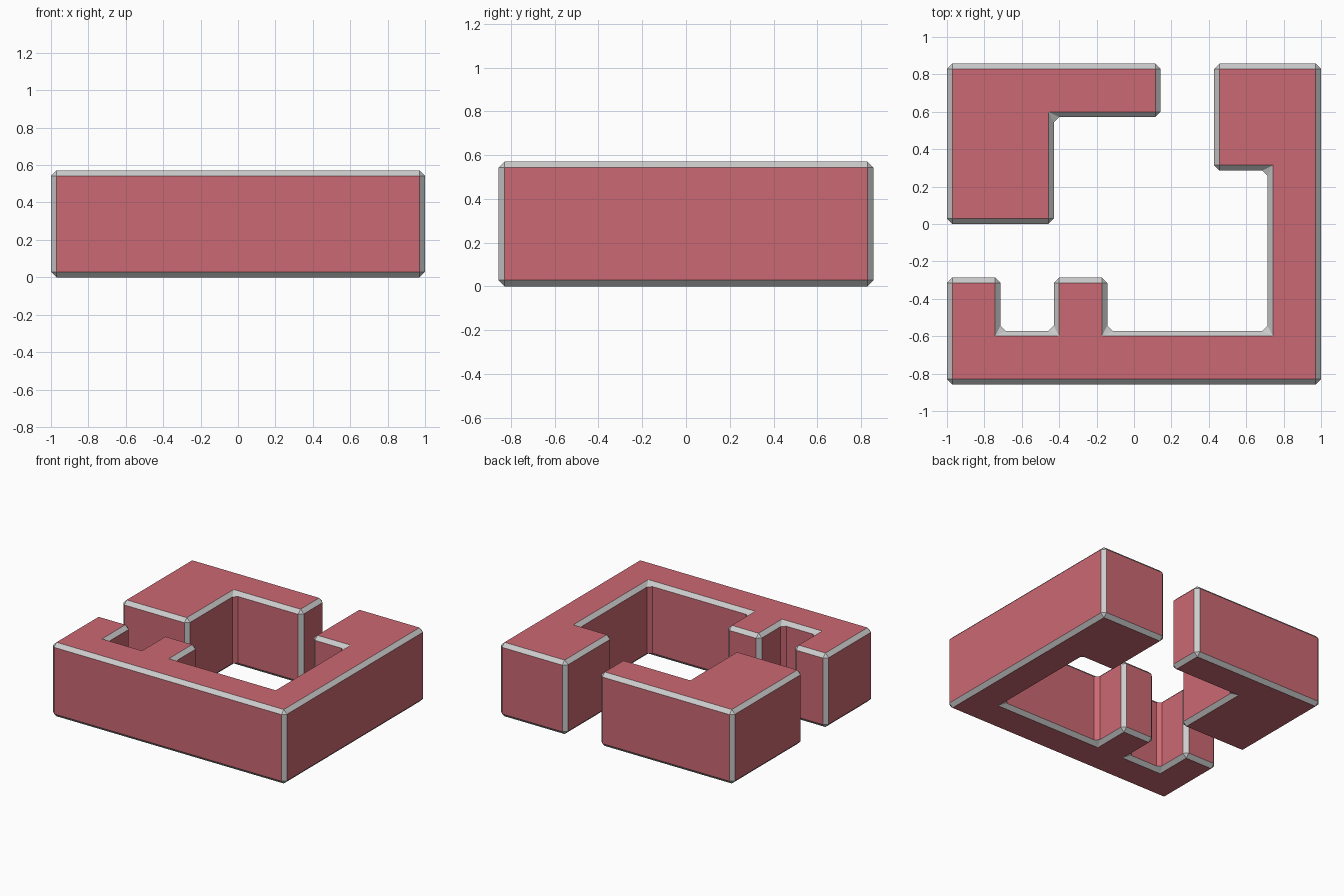
import bpy
import bmesh

if "Cube" in bpy.data.objects:
    bpy.data.objects.remove(bpy.data.objects["Cube"])

CELL = 2 / 7          # grid unit of the maze walls
HEIGHT = 2 * CELL
BEVEL = 0.1 * CELL


def material(name, color):
    mat = bpy.data.materials.new(name)
    mat.diffuse_color = color
    mat.use_nodes = True
    mat.node_tree.nodes["Principled BSDF"].inputs["Base Color"].default_value = mat.diffuse_color
    return mat


red = material("red_wall", (0.60, 0.14, 0.17, 1))
grey = material("grey_edge", (0.6, 0.6, 0.6, 1))


def wall(name, profile):
    """Extrude a floor plan given in grid cells, then chamfer every edge."""
    bm = bmesh.new()
    verts = [bm.verts.new(((x - 3.5) * CELL, (y - 3) * CELL, 0)) for x, y in profile]
    base = bm.faces.new(verts)
    ext = bmesh.ops.extrude_face_region(bm, geom=[base], use_keep_orig=True)
    top = [v for v in ext["geom"] if isinstance(v, bmesh.types.BMVert)]
    bmesh.ops.translate(bm, verts=top, vec=(0, 0, HEIGHT))
    bmesh.ops.recalc_face_normals(bm, faces=bm.faces)
    bmesh.ops.bevel(bm, geom=bm.edges[:], offset=BEVEL, offset_type='OFFSET',
                    segments=1, profile=0.5, affect='EDGES', material=1)
    bm.normal_update()
    # Chamfers in the inner upright corners keep the wall colour
    for f in bm.faces:
        if f.material_index == 1 and abs(f.normal.z) < 0.01:
            upright = [e for e in f.edges
                       if abs(e.verts[0].co.z - e.verts[1].co.z) > HEIGHT / 2]
            if all(e.calc_face_angle_signed() < 0 for e in upright):
                f.material_index = 0
    mesh = bpy.data.meshes.new(name)
    bm.to_mesh(mesh)
    bm.free()
    mesh.materials.append(red)
    mesh.materials.append(grey)
    obj = bpy.data.objects.new(name, mesh)
    bpy.context.collection.objects.link(obj)
    return obj


# Back left corner piece
wall("corner_wall", [(0, 3), (2, 3), (2, 5), (4, 5), (4, 6), (0, 6)])

# Front and right wall with its two front stubs and the back right block
wall("long_wall", [(0, 0), (7, 0), (7, 6), (5, 6), (5, 4), (6, 4), (6, 1),
                   (3, 1), (3, 2), (2, 2), (2, 1), (1, 1), (1, 2), (0, 2)])
